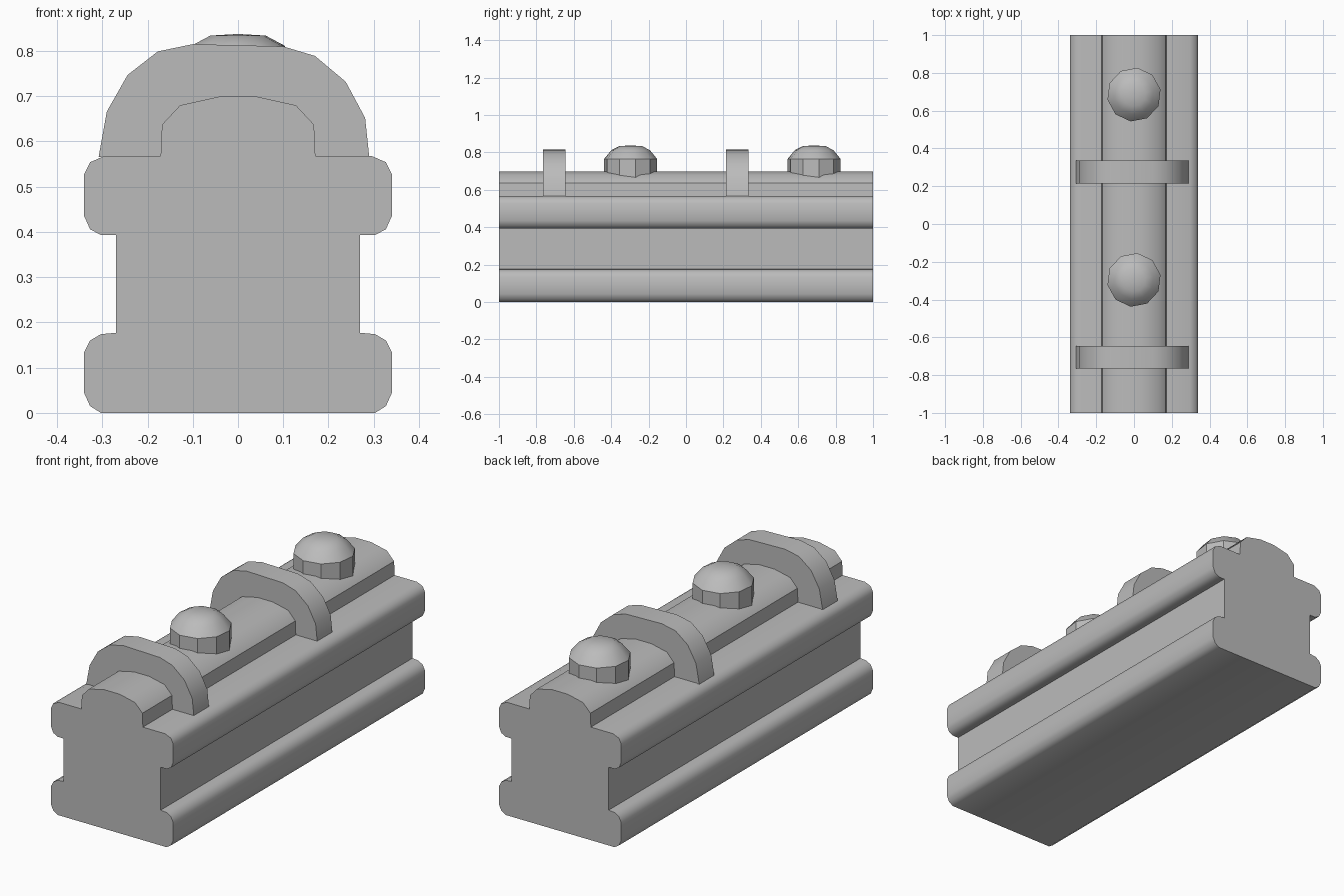
import bpy
import bmesh
from math import cos, sin, pi, radians

cube = bpy.data.objects.get("Cube")
if cube:
    bpy.data.objects.remove(cube)

grey = bpy.data.materials.new("plain grey")
grey.use_nodes = True
colour = (0.5, 0.5, 0.5, 1)
grey.diffuse_color = colour
grey.node_tree.nodes["Principled BSDF"].inputs["Base Color"].default_value = colour


def finish(name, bm, angle):
    """Turn a bmesh into a grey object, smooth up to the given angle."""
    bmesh.ops.recalc_face_normals(bm, faces=bm.faces)
    mesh = bpy.data.meshes.new(name)
    bm.to_mesh(mesh)
    bm.free()
    mesh.materials.append(grey)
    obj = bpy.data.objects.new(name, mesh)
    bpy.context.collection.objects.link(obj)
    bpy.ops.object.select_all(action="DESELECT")
    obj.select_set(True)
    bpy.context.view_layer.objects.active = obj
    bpy.ops.object.shade_smooth_by_angle(angle=radians(angle))


def extrude_profile(name, profile, y0, y1):
    """Sweep an x-z outline along y."""
    bm = bmesh.new()
    face = bm.faces.new([bm.verts.new((x, y0, z)) for x, z in profile])
    swept = bmesh.ops.extrude_face_region(bm, geom=[face], use_keep_orig=True)
    verts = [v for v in swept["geom"] if isinstance(v, bmesh.types.BMVert)]
    bmesh.ops.translate(bm, verts=verts, vec=(0, y1 - y0, 0))
    finish(name, bm, 40)


def lathe(name, profile, y, sides, phase):
    """Stack rings of (radius, z) and cap both ends."""
    bm = bmesh.new()
    rings = []
    for r, z in profile:
        angles = [phase + 2 * pi * i / sides for i in range(sides)]
        rings.append([bm.verts.new((r * cos(a), y + r * sin(a), z)) for a in angles])
    for low, high in zip(rings, rings[1:]):
        for i in range(sides):
            j = (i + 1) % sides
            bm.faces.new((low[i], low[j], high[j], high[i]))
    bm.faces.new(rings[0])
    bm.faces.new(rings[-1])
    finish(name, bm, 35)


# Rail body: bevelled foot, recessed web, bevelled head and rounded crown
half = [(0.303, 0), (0.327, 0.015), (0.34, 0.044), (0.34, 0.134), (0.327, 0.16),
        (0.303, 0.174), (0.27, 0.177), (0.27, 0.393), (0.303, 0.393), (0.327, 0.406),
        (0.34, 0.435), (0.34, 0.528), (0.327, 0.554), (0.295, 0.568), (0.171, 0.568),
        (0.168, 0.637), (0.128, 0.68), (0.042, 0.699)]
extrude_profile("rail_body", half + [(-x, z) for x, z in reversed(half)], -1, 1)

# Straps arching over the crown, slightly lopsided
arch = [(-0.308, 0.566), (-0.29, 0.666), (-0.244, 0.747), (-0.177, 0.799), (-0.1, 0.815),
        (0.1, 0.81), (0.17, 0.789), (0.238, 0.732), (0.281, 0.652), (0.29, 0.566)]
for name, y in (("front_strap", -0.705), ("back_strap", 0.275)):
    extrude_profile(name, arch, y - 0.06, y + 0.06)

# Domed bolts between the straps
bolt = [(0.143, 0.62), (0.143, 0.765), (0.104, 0.812), (0.062, 0.834), (0.01, 0.837)]
for name, y in (("front_bolt", -0.296), ("back_bolt", 0.685)):
    lathe(name, bolt, y, 10, radians(11))
